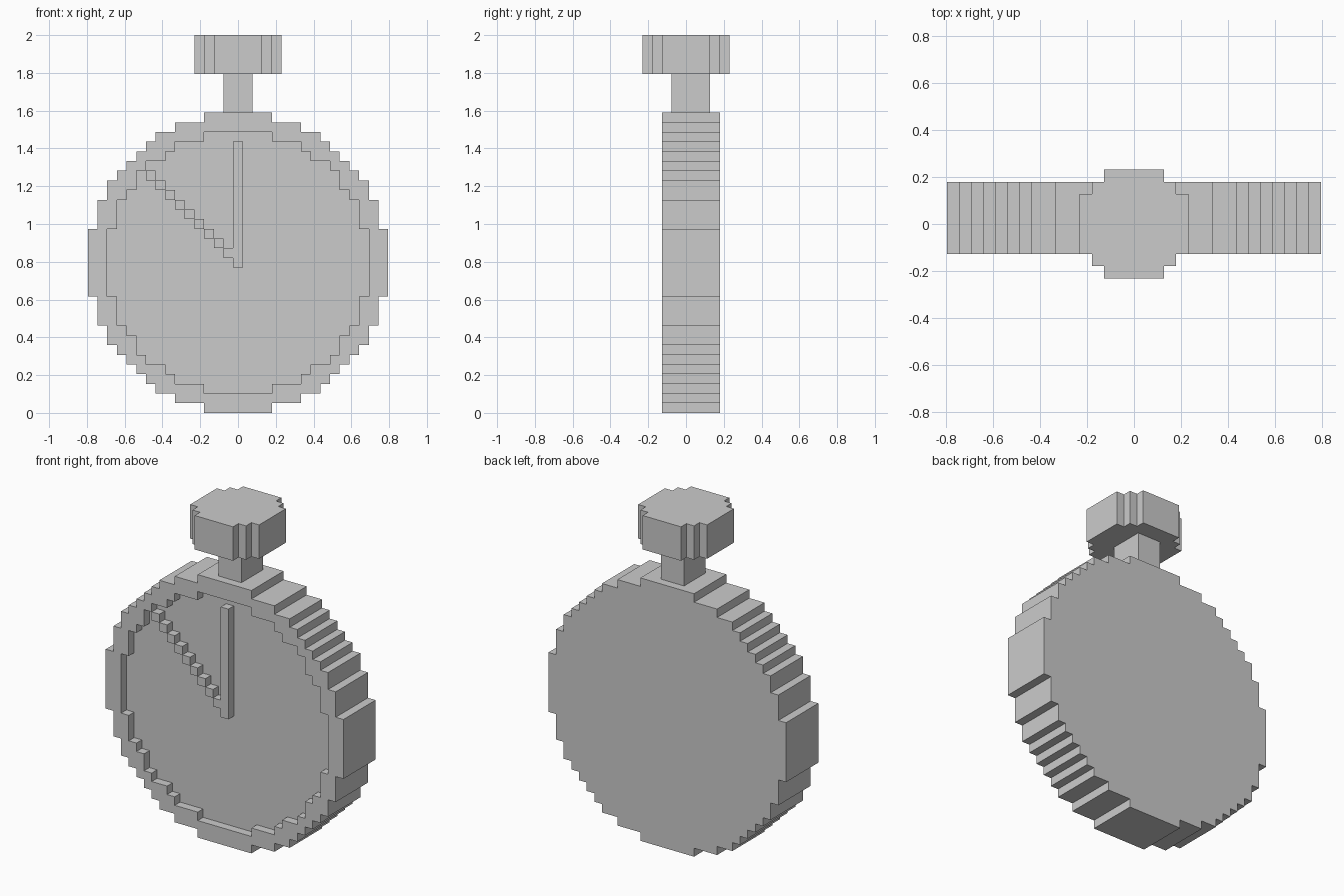
import bpy, bmesh
from mathutils import Matrix, Vector

if "Cube" in bpy.data.objects:
    bpy.data.objects.remove(bpy.data.objects["Cube"])

V = 2 / 39          # size of one block
CZ = 15.5           # dial centre height, in blocks


def finish(bm, name):
    bmesh.ops.recalc_face_normals(bm, faces=bm.faces)
    bmesh.ops.scale(bm, vec=(V, V, V), verts=bm.verts)
    me = bpy.data.meshes.new(name)
    bm.to_mesh(me)
    bm.free()
    ob = bpy.data.objects.new(name, me)
    bpy.context.collection.objects.link(ob)
    return ob


def stepped_circle(n, r2):
    """Blocky circle outline: n = outermost row, r2 = squared radius limit."""
    half = [max(x for x in range(n + 1) if x * x + j * j <= r2) + 0.5
            for j in range(-n, n + 1)]
    side = []
    for i, w in enumerate(half):
        if i and half[i - 1] == w:
            side.pop()
        else:
            side.append((w, i - n - 0.5))
        side.append((w, i - n + 0.5))
    return side + [(-x, y) for x, y in reversed(side)]


def ring(bm, pts, place):
    return [bm.verts.new(place(a, b)) for a, b in pts]


def walls(bm, r0, r1):
    for i in range(len(r0)):
        bm.faces.new((r0[i - 1], r0[i], r1[i], r1[i - 1]))


def add_box(bm, lo, hi):
    lo, hi = Vector(lo), Vector(hi)
    m = Matrix.Translation((lo + hi) / 2) @ Matrix.Diagonal((*(hi - lo), 1))
    bmesh.ops.create_cube(bm, size=1, matrix=m)


# case: blocky disc with a recessed dial
bm = bmesh.new()
outer, inner = stepped_circle(15, 237), stepped_circle(13, 182)
back, rim_out = (ring(bm, outer, lambda a, b: (a, y, b + CZ)) for y in (3.5, -2.5))
rim_in, dial = (ring(bm, inner, lambda a, b: (a, y, b + CZ)) for y in (-2.5, -1.5))
back, rim_out, rim_in, dial = list(back), list(rim_out), list(rim_in), list(dial)
walls(bm, back, rim_out)
walls(bm, rim_in, dial)
bm.faces.new(back)
bm.faces.new(dial)
rim_edges = [bm.edges.get((r[i - 1], r[i])) for r in (rim_out, rim_in) for i in range(len(r))]
bmesh.ops.triangle_fill(bm, edges=rim_edges, use_beauty=True, normal=(0, -1, 0))
finish(bm, "watch_case")

# long hand, straight up
bm = bmesh.new()
add_box(bm, (-0.5, -2.5, CZ - 0.5), (0.5, -1.5, CZ + 12.5))
finish(bm, "long_hand")

# short hand, diagonal run of blocks
bm = bmesh.new()
for i in range(1, 10):
    add_box(bm, (-i - 0.5, -2.5, CZ + i - 0.5), (-i + 0.5, -1.5, CZ + i + 0.5))
finish(bm, "diagonal_hand")

# stem
bm = bmesh.new()
add_box(bm, (-1.5, -1.5, 31), (1.5, 2.5, 35))
finish(bm, "stem")

# push button
bm = bmesh.new()
pts = stepped_circle(4, 22)
low = ring(bm, pts, lambda a, b: (a, b, 35))
top = ring(bm, pts, lambda a, b: (a, b, 39))
walls(bm, low, top)
bm.faces.new(low)
bm.faces.new(top)
finish(bm, "push_button")
